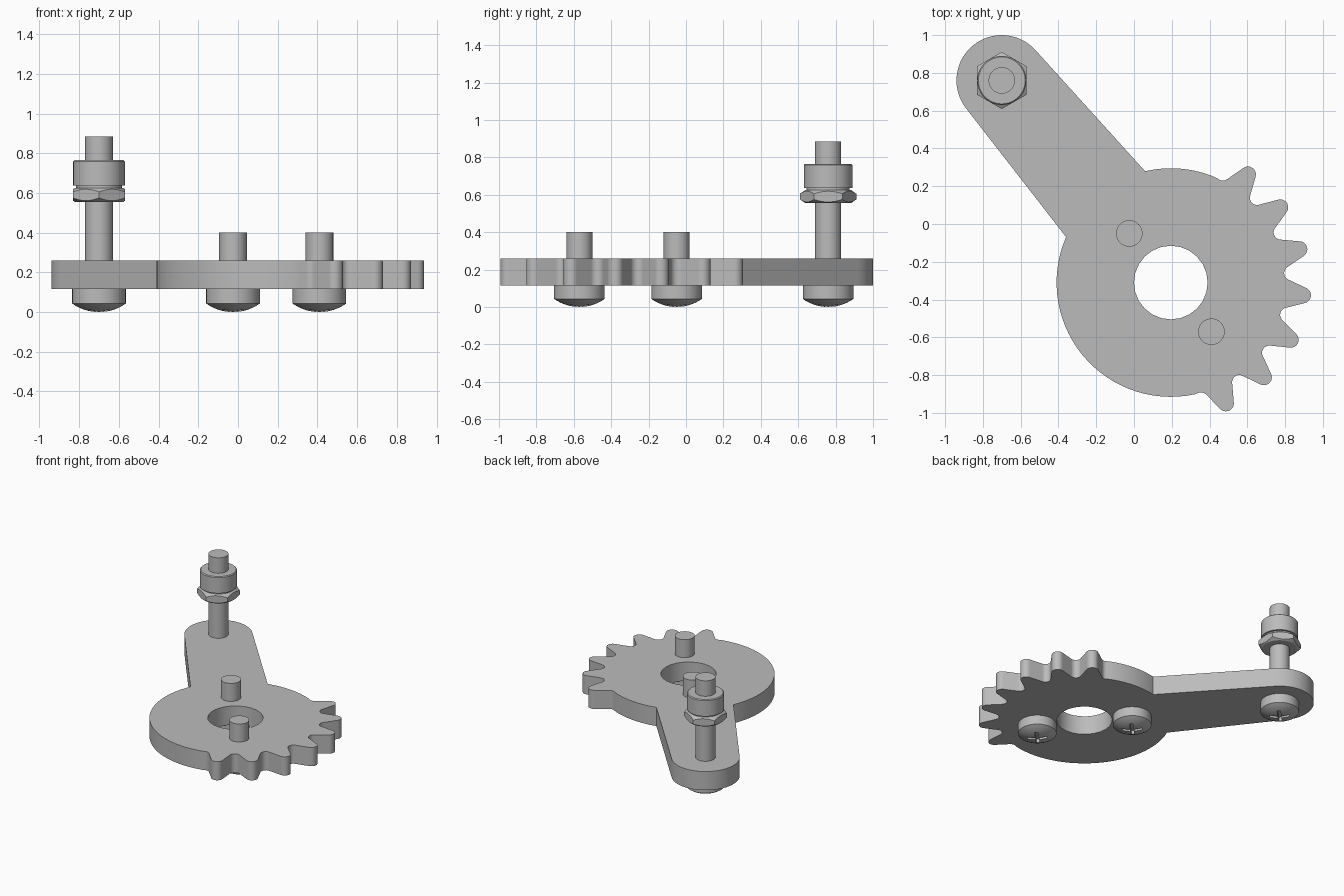
import bpy
import bmesh
from math import acos, atan2, cos, sin, pi, radians, sqrt
from mathutils import Vector, Matrix

cube = bpy.data.objects.get("Cube")
if cube:
    bpy.data.objects.remove(cube, do_unlink=True)

steel = bpy.data.materials.new("steel grey")
GREY = (0.5, 0.5, 0.5, 1)
steel.use_nodes = True
steel.diffuse_color = GREY
steel.node_tree.nodes["Principled BSDF"].inputs["Base Color"].default_value = GREY


def polar(r, angle, centre=(0, 0)):
    return Vector((centre[0] + r * cos(angle), centre[1] + r * sin(angle)))


def arc(centre, r, start, end, steps):
    return [polar(r, start + (end - start) * i / steps, centre) for i in range(steps + 1)]


def finish(name, bm):
    bmesh.ops.recalc_face_normals(bm, faces=bm.faces[:])
    mesh = bpy.data.meshes.new(name)
    bm.to_mesh(mesh)
    bm.free()
    mesh.materials.append(steel)
    obj = bpy.data.objects.new(name, mesh)
    bpy.context.collection.objects.link(obj)
    return obj


def smooth(obj):
    bpy.ops.object.select_all(action='DESELECT')
    bpy.context.view_layer.objects.active = obj
    obj.select_set(True)
    bpy.ops.object.shade_smooth_by_angle(angle=radians(30))


def slab(name, loops, bottom, top):
    """Extrude closed outlines (the first outer, the rest holes)."""
    bm = bmesh.new()
    edges = []
    for loop in loops:
        vs = [bm.verts.new((p[0], p[1], bottom)) for p in loop]
        edges += [bm.edges.new((v, vs[i - 1])) for i, v in enumerate(vs)]
    bmesh.ops.triangle_fill(bm, edges=edges, use_beauty=True, use_dissolve=False)
    new = bmesh.ops.extrude_face_region(bm, geom=bm.faces[:])["geom"]
    bmesh.ops.translate(bm, vec=(0, 0, top - bottom),
                        verts=[g for g in new if isinstance(g, bmesh.types.BMVert)])
    return finish(name, bm)


def lathe(name, profile, at, sides=48):
    """Spin an (r, z) profile that starts and ends on the axis."""
    bm = bmesh.new()
    vs = [bm.verts.new((at[0] + r, at[1], z)) for r, z in profile]
    edges = [bm.edges.new(pair) for pair in zip(vs, vs[1:])]
    bmesh.ops.spin(bm, geom=vs + edges, cent=(at[0], at[1], 0), axis=(0, 0, 1),
                   angle=2 * pi, steps=sides, use_merge=True)
    bmesh.ops.remove_doubles(bm, verts=bm.verts[:], dist=0.0001)
    return finish(name, bm)


def boolean(obj, tool, operation):
    mod = obj.modifiers.new("shape", 'BOOLEAN')
    mod.object, mod.operation, mod.solver = tool, operation, 'EXACT'
    bpy.context.view_layer.objects.active = obj
    bpy.ops.object.modifier_apply(modifier=mod.name)
    bpy.data.objects.remove(tool, do_unlink=True)


# Toothed plate with arm
HUB, HUB_R = (0.195, -0.31), 0.605
ARM_END, ARM_R = (-0.70, 0.76), 0.24
PLATE_Z = (0.115, 0.26)
TIP_R, ROOT_R = 0.042, 0.038


def tooth(angle, pitch):
    """Half root, flank, rounded tip, flank, half root, turning anticlockwise."""
    tip, root = polar(0.703, angle, HUB), polar(0.64, angle + pitch / 2, HUB)
    toward = root - tip
    lean = acos((TIP_R + ROOT_R) / toward.length)
    flank = atan2(toward.y, toward.x) - lean
    half = arc(tip, TIP_R, angle, flank, 6)
    half += arc(root, ROOT_R, flank + pi, angle + pitch / 2 + pi, 5)
    axis = polar(1, angle)
    mirrored = []
    for p in half[:0:-1]:
        d = p - Vector(HUB)
        mirrored.append(Vector(HUB) + 2 * d.dot(axis) * axis - d)
    return mirrored + half


outline = []
pitch = radians(20)
for i in range(7):
    points = tooth(radians(-65.5) + i * pitch, pitch)
    outline += points if i == 0 else points[1:]
outline += arc(HUB, HUB_R, radians(67), radians(103), 12)
outline += arc(ARM_END, ARM_R, radians(41), radians(218), 28)
outline += arc(HUB, HUB_R, radians(156.5), radians(282), 30)
bore = arc(HUB, 0.195, 0, 2 * pi, 24)[:-1]
smooth(slab("toothed_arm_plate", [outline, bore], *PLATE_Z))

# Domed cross-head screws passing through the plate
HEAD_R, RIM, SHAFT_R = 0.135, 0.043, 0.07
DOME_R = (HEAD_R ** 2 + RIM ** 2) / (2 * RIM)


def screw(name, at, top):
    dome = [(HEAD_R * i / 8, DOME_R - sqrt(DOME_R ** 2 - (HEAD_R * i / 8) ** 2))
            for i in range(9)]
    obj = lathe(name, dome + [(HEAD_R, PLATE_Z[0]), (SHAFT_R, PLATE_Z[0]),
                              (SHAFT_R, top), (0, top)], at)
    # Cross recess in the head
    a, b = 0.012, 0.07
    cross = [(b, -a), (b, a), (a, a), (a, b), (-a, b), (-a, a),
             (-b, a), (-b, -a), (-a, -a), (-a, -b), (a, -b), (a, -a)]
    cutter = slab("cross_cutter", [cross], -0.05, 0.04)
    cutter.hide_render = True
    cutter.data.transform(Matrix.Translation((*at, 0)) @ Matrix.Rotation(pi / 4, 4, 'Z'))
    boolean(obj, cutter, 'DIFFERENCE')
    smooth(obj)


screw("arm_screw", ARM_END, 0.885)
screw("inner_screw", (-0.025, -0.05), 0.40)
screw("outer_screw", (0.41, -0.57), 0.40)

# Chamfered hex nut
hexagon = [polar(0.151, pi / 2 + i * pi / 3, ARM_END) for i in range(6)]
nut = slab("hex_nut", [hexagon], 0.555, 0.625)
envelope = lathe("nut_chamfer", [(0, 0.555), (0.122, 0.555), (0.158, 0.58),
                                 (0.158, 0.60), (0.122, 0.625), (0, 0.625)], ARM_END)
boolean(nut, envelope, 'INTERSECT')
smooth(nut)

# Bushing with a narrow neck resting on the nut
smooth(lathe("bushing", [(0, 0.62), (0.115, 0.62), (0.115, 0.637), (0.13, 0.637),
                         (0.13, 0.759), (0.124, 0.765), (0, 0.765)], ARM_END))
